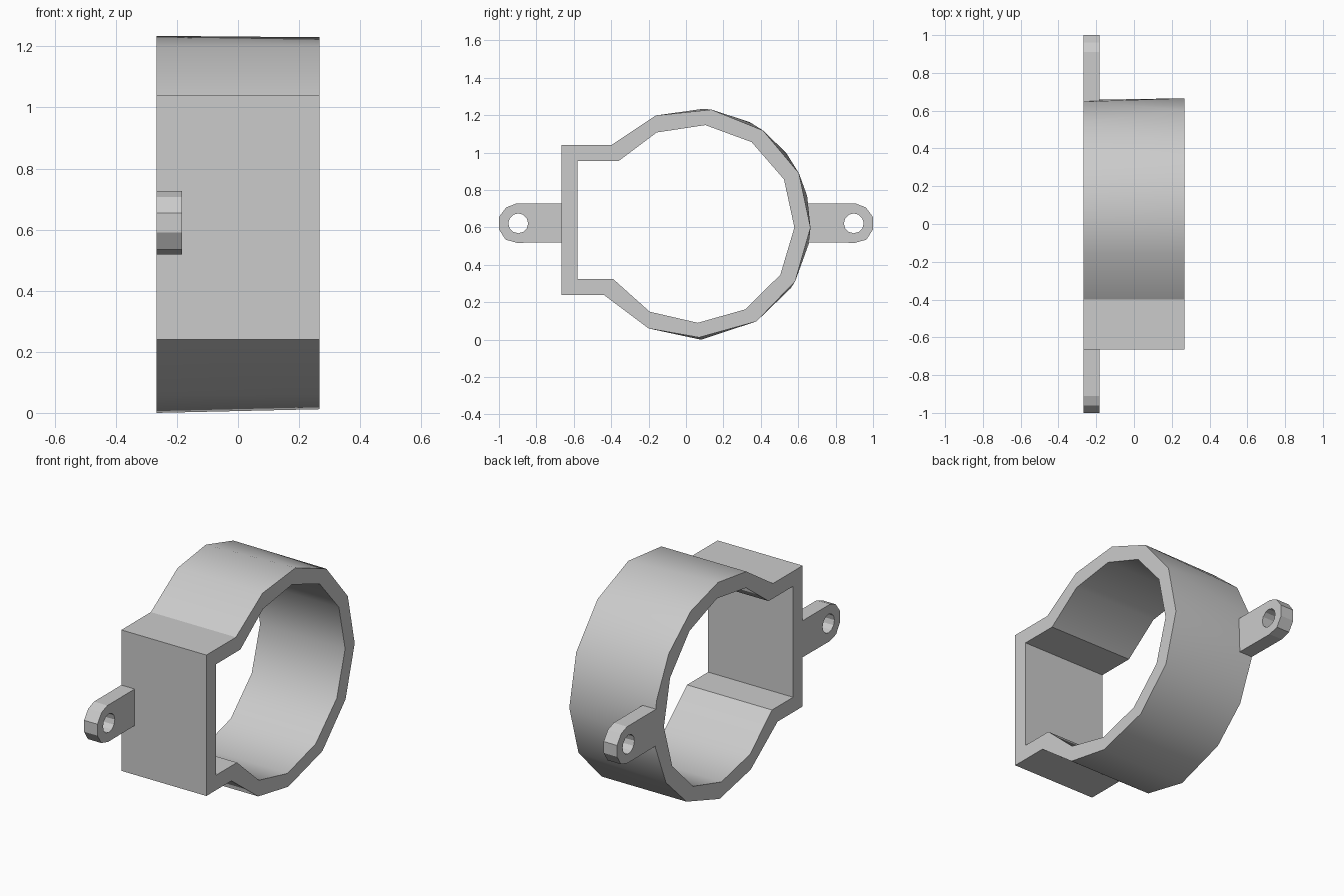
import bpy, bmesh, math

if "Cube" in bpy.data.objects:
    bpy.data.objects.remove(bpy.data.objects["Cube"])

grey = bpy.data.materials.new("plain_grey")
grey.use_nodes = True
colour = (0.6, 0.6, 0.6, 1)
grey.diffuse_color = colour
grey.node_tree.nodes["Principled BSDF"].inputs["Base Color"].default_value = colour

X_BACK, X_FACE = -0.267, 0.267
CY, CZ = 0.05, 0.62


def arc(radius, start, end, steps, cy=CY, cz=CZ):
    """Points on a circle in the y-z plane, ends included."""
    angles = [math.radians(start + (end - start) * i / steps) for i in range(steps + 1)]
    return [(cy + radius * math.cos(a), cz + radius * math.sin(a)) for a in angles]


def wall(bm, lower, upper, x0, x1, centre):
    """Join two outlines, stepping round the centre; return both rims."""
    rims = []
    for pts, x in ((lower, x0), (upper, x1)):
        rim = sorted((math.atan2(z - centre[1], y - centre[0]), y, z) for y, z in pts)
        rims.append([(a, bm.verts.new((x, y, z))) for a, y, z in rim])
    p, q = [r + [(r[0][0] + math.tau, r[0][1])] for r in rims]
    i = j = 0
    while i < len(p) - 1 or j < len(q) - 1:
        ta = p[i + 1][0] if i < len(p) - 1 else math.inf
        tb = q[j + 1][0] if j < len(q) - 1 else math.inf
        di, dj = ta <= tb + 0.0001, tb <= ta + 0.0001
        ring = [p[i][1]]
        if di:
            ring.append(p[i + 1][1])
        if dj:
            ring.append(q[j + 1][1])
        ring.append(q[j][1])
        bm.faces.new(ring)
        i, j = i + di, j + dj
    return [[v for _, v in r] for r in rims]


def hollow_prism(name, outer0, outer1, inner, x0, x1, centre, hole_centre, smooth):
    bm = bmesh.new()
    outside = wall(bm, outer0, outer1, x0, x1, centre)
    inside = wall(bm, inner, inner, x0, x1, hole_centre)
    # flat end caps between the outer and inner rims
    for rims in zip(outside, inside):
        edges = [bm.edges.get((r[k - 1], r[k])) for r in rims for k in range(len(r))]
        bmesh.ops.triangle_fill(bm, use_beauty=True, edges=edges)
    bmesh.ops.recalc_face_normals(bm, faces=bm.faces)
    mesh = bpy.data.meshes.new(name)
    bm.to_mesh(mesh)
    bm.free()
    mesh.materials.append(grey)
    obj = bpy.data.objects.new(name, mesh)
    bpy.context.collection.objects.link(obj)
    if smooth:
        bpy.ops.object.select_all(action="DESELECT")
        obj.select_set(True)
        bpy.context.view_layer.objects.active = obj
        bpy.ops.object.shade_smooth_by_angle(angle=math.radians(31))
    return obj


# Ring with a square housing on its front; the back rim has finer facets
housing = [(-0.665, 0.24), (-0.665, 1.04), (-0.40, 1.04), (-0.44, 0.24)]
low = [(0.07, 0.012), (-0.2, 0.06)]
face_outline = housing + arc(0.616, 110, -58, 6) + low
back_outline = housing + arc(0.616, 110, -58, 7) + [(0.08, 0.0), (-0.2, 0.06)]
opening = [(-0.58, 0.325), (-0.58, 0.955), (-0.36, 0.955)] + arc(0.53, 113, -146.2, 9)
hollow_prism("ring_housing", back_outline, face_outline, opening,
             X_BACK, X_FACE, (CY, CZ), (CY, CZ), True)

# Screw tabs at the front and back
tab_half = [(0.62, 0.52), (0.62, 0.727), (0.91, 0.727), (0.962, 0.707),
            (1.0, 0.655), (1.0, 0.59), (0.965, 0.535), (0.905, 0.518)]
for name, side in (("front_tab", -1), ("back_tab", 1)):
    outline = [(side * y, z) for y, z in tab_half]
    hole = arc(0.053, 0, 330, 11, side * 0.897, 0.622)
    hollow_prism(name, outline, outline, hole, X_BACK, -0.183,
                 (side * 0.85, 0.622), (side * 0.897, 0.622), False)
